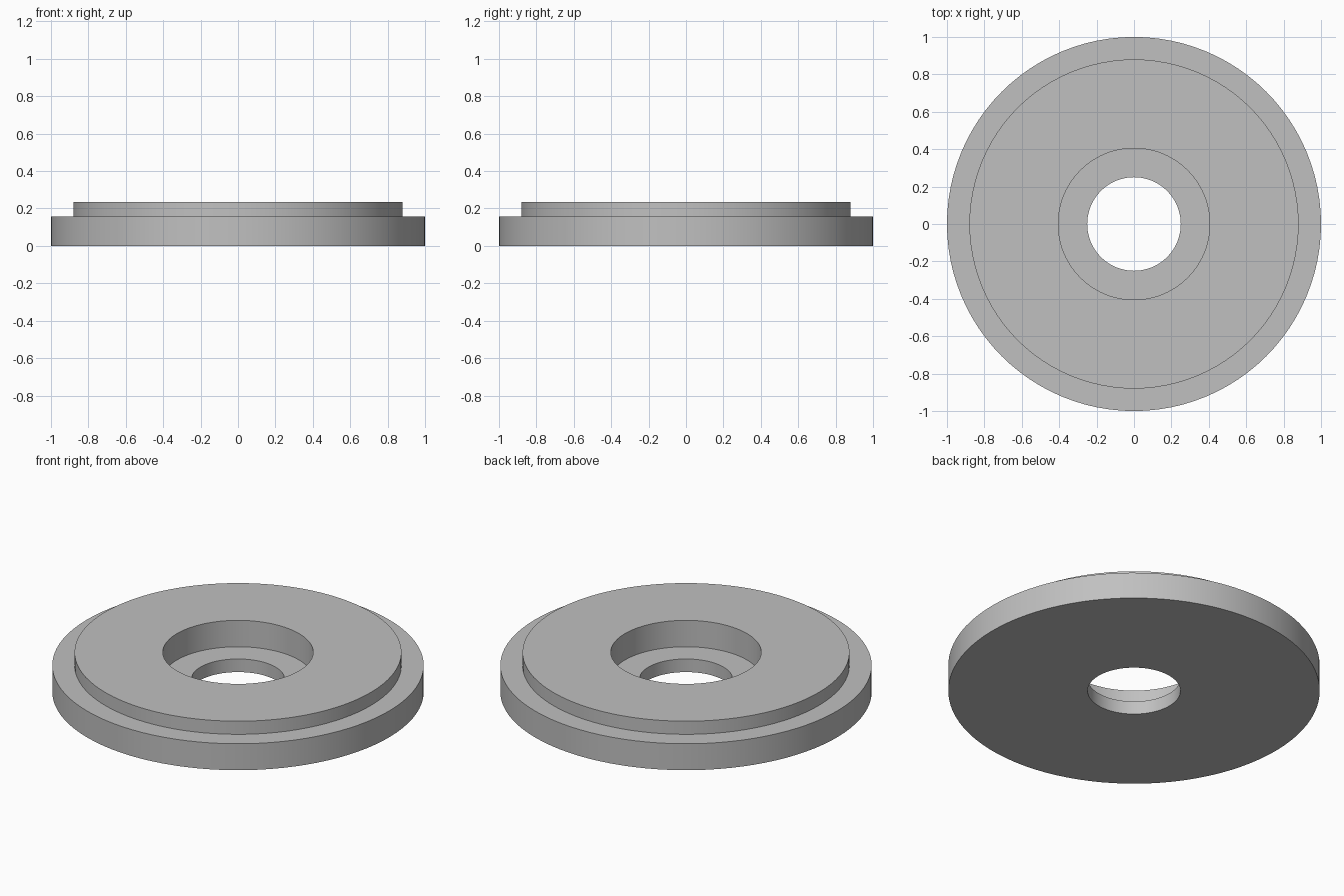
import bpy
import bmesh
import math

cube = bpy.data.objects.get("Cube")
if cube:
    bpy.data.objects.remove(cube, do_unlink=True)

SEGMENTS = 96
R_OUTER, R_STEP, R_RECESS, R_BORE = 1.0, 0.88, 0.405, 0.25
Z_LEDGE, Z_RIM, Z_TOP = 0.078, 0.157, 0.235

# Plain grey metal
grey = bpy.data.materials.new("plain grey")
grey.use_nodes = True
colour = (0.53, 0.53, 0.53, 1)
grey.diffuse_color = colour
grey.node_tree.nodes["Principled BSDF"].inputs["Base Color"].default_value = colour

# Closed cross-section of the stepped, counterbored disc: radius, height
profile = [
    (R_BORE, 0), (R_OUTER, 0), (R_OUTER, Z_RIM), (R_STEP, Z_RIM),
    (R_STEP, Z_TOP), (R_RECESS, Z_TOP), (R_RECESS, Z_LEDGE), (R_BORE, Z_LEDGE),
]

# Turn the section around the z axis
bm = bmesh.new()
verts = [bm.verts.new((r, 0, z)) for r, z in profile]
edges = [bm.edges.new((a, b)) for a, b in zip(verts, verts[1:] + verts[:1])]
bmesh.ops.spin(bm, geom=verts + edges, cent=(0, 0, 0), axis=(0, 0, 1),
               angle=math.tau, steps=SEGMENTS, use_merge=True)
bmesh.ops.remove_doubles(bm, verts=bm.verts, dist=0.0001)
bmesh.ops.recalc_face_normals(bm, faces=bm.faces)
mesh = bpy.data.meshes.new("stepped_washer")
bm.to_mesh(mesh)
bm.free()
mesh.materials.append(grey)

washer = bpy.data.objects.new("stepped_washer", mesh)
bpy.context.collection.objects.link(washer)

# Smooth round walls with crisp rims
bpy.ops.object.select_all(action="DESELECT")
washer.select_set(True)
bpy.context.view_layer.objects.active = washer
bpy.ops.object.shade_smooth_by_angle(angle=math.radians(30))
